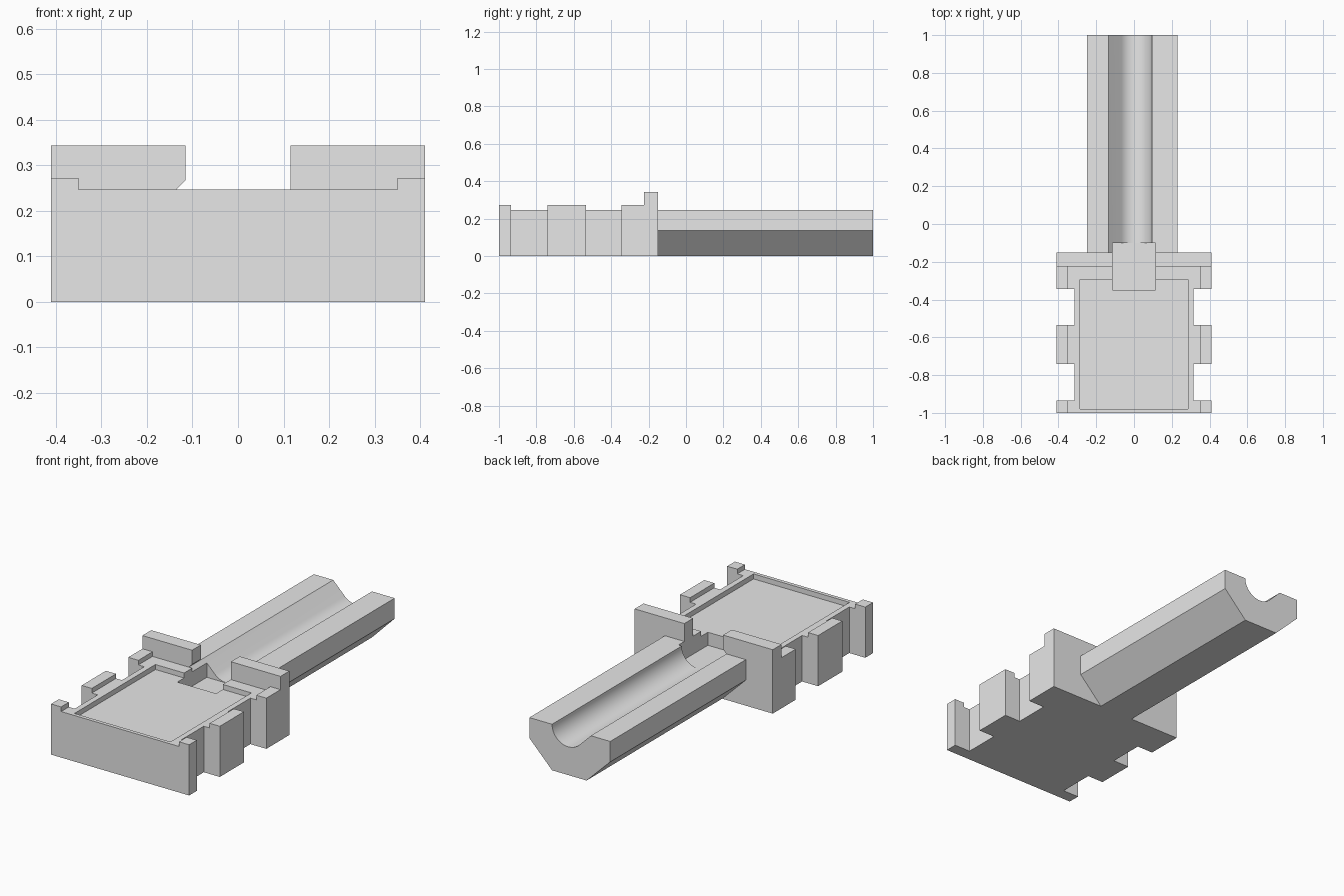
import bpy
import bmesh
from math import cos, sin, pi, radians, sqrt

cube = bpy.data.objects.get("Cube")
if cube:
    bpy.data.objects.remove(cube, do_unlink=True)

grey = bpy.data.materials.new("plain_grey")
grey.use_nodes = True
grey.diffuse_color = (0.8, 0.8, 0.8, 1)
grey.node_tree.nodes["Principled BSDF"].inputs["Base Color"].default_value = (0.8, 0.8, 0.8, 1)

TOP = 0.247          # main upper surface
TAB_TOP = 0.272
WALL_TOP = 0.343
BACK = -0.15         # rear of the block
WALL_FRONT = -0.225
HALF = 0.41
SLOT = 0.115


def prism(name, points, offset):
    """Extrude a closed outline of 3D points along an offset."""
    bm = bmesh.new()
    face = bm.faces.new([bm.verts.new(p) for p in points])
    ext = bmesh.ops.extrude_face_region(bm, geom=[face])
    bmesh.ops.translate(bm, vec=offset,
                        verts=[v for v in ext["geom"] if isinstance(v, bmesh.types.BMVert)])
    bmesh.ops.recalc_face_normals(bm, faces=bm.faces)
    mesh = bpy.data.meshes.new(name)
    bm.to_mesh(mesh)
    bm.free()
    mesh.materials.append(grey)
    obj = bpy.data.objects.new(name, mesh)
    bpy.context.collection.objects.link(obj)
    return obj


def box(name, x0, x1, y0, y1, z0, z1):
    base = [(x0, y0, z0), (x1, y0, z0), (x1, y1, z0), (x0, y1, z0)]
    return prism(name, base, (0, 0, z1 - z0))


def cut(obj, *cutters):
    """Subtract the cutters and keep the resulting mesh."""
    for c in cutters:
        mod = obj.modifiers.new("cut", "BOOLEAN")
        mod.operation = "DIFFERENCE"
        mod.solver = "EXACT"
        mod.object = c
    bpy.context.view_layer.update()
    graph = bpy.context.evaluated_depsgraph_get()
    mesh = bpy.data.meshes.new_from_object(obj.evaluated_get(graph))
    obj.modifiers.clear()
    obj.data = mesh


# Cutters: shallow tray, square slot, and a teardrop bore pointing to -x
tray = box("tray_cutter", -0.285, 0.285, -0.98, -0.293, 0.22, 0.5)
slot = box("slot_cutter", -SLOT, SLOT, -0.35, -0.1, 0.15, 0.5)
R = 0.0953
SEGMENTS = 48
arc = [-0.75 * pi + 1.5 * pi * i / SEGMENTS for i in range(SEGMENTS + 1)]
teardrop = [(R * cos(a), WALL_FRONT, TOP + R * sin(a)) for a in arc]
teardrop.append((-R * sqrt(2), WALL_FRONT, TOP))
bore = prism("bore_cutter", teardrop, (0, 1.5, 0))
cutters = [tray, slot, bore]

# Block with two notches on each side
INNER = 0.315
side = [(HALF, -1), (HALF, -0.935), (INNER, -0.935), (INNER, -0.74), (HALF, -0.74),
        (HALF, -0.535), (INNER, -0.535), (INNER, -0.345), (HALF, -0.345), (HALF, BACK)]
outline = side + [(-x, y) for x, y in reversed(side)]
block = prism("block", [(x, y, 0) for x, y in outline], (0, 0, TOP))
cut(block, *cutters)

# Chamfered trough with the half bore along its top
section = [(-0.25, TOP), (-0.25, 0.137), (-0.11, 0), (0.095, 0), (0.23, 0.137), (0.23, TOP)]
trough = prism("trough", [(x, BACK, z) for x, z in section], (0, 1 - BACK, 0))
cut(trough, slot, bore)

# Rear walls and raised tabs on both sides
parts = [block, trough]
for label, s in (("left", 1), ("right", -1)):
    x0, x1 = sorted((s * SLOT, s * HALF))
    wall = box(label + "_rear_wall", x0, x1, WALL_FRONT, BACK, TOP, WALL_TOP)
    if s < 0:
        # Clear the undercut corner left by the bore
        cut(wall, bore)
    parts.append(wall)
    x0, x1 = sorted((s * 0.35, s * HALF))
    for place, y0, y1 in (("front", -1, -0.935), ("middle", -0.74, -0.535),
                          ("rear", -0.345, WALL_FRONT)):
        parts.append(box(f"{label}_{place}_tab", x0, x1, y0, y1, TOP, TAB_TOP))

for c in cutters:
    bpy.data.objects.remove(c, do_unlink=True)

# Smooth the bore, keep the rest crisp
bpy.ops.object.select_all(action="DESELECT")
for p in parts:
    p.select_set(True)
bpy.context.view_layer.objects.active = block
bpy.ops.object.shade_smooth_by_angle(angle=radians(25))
